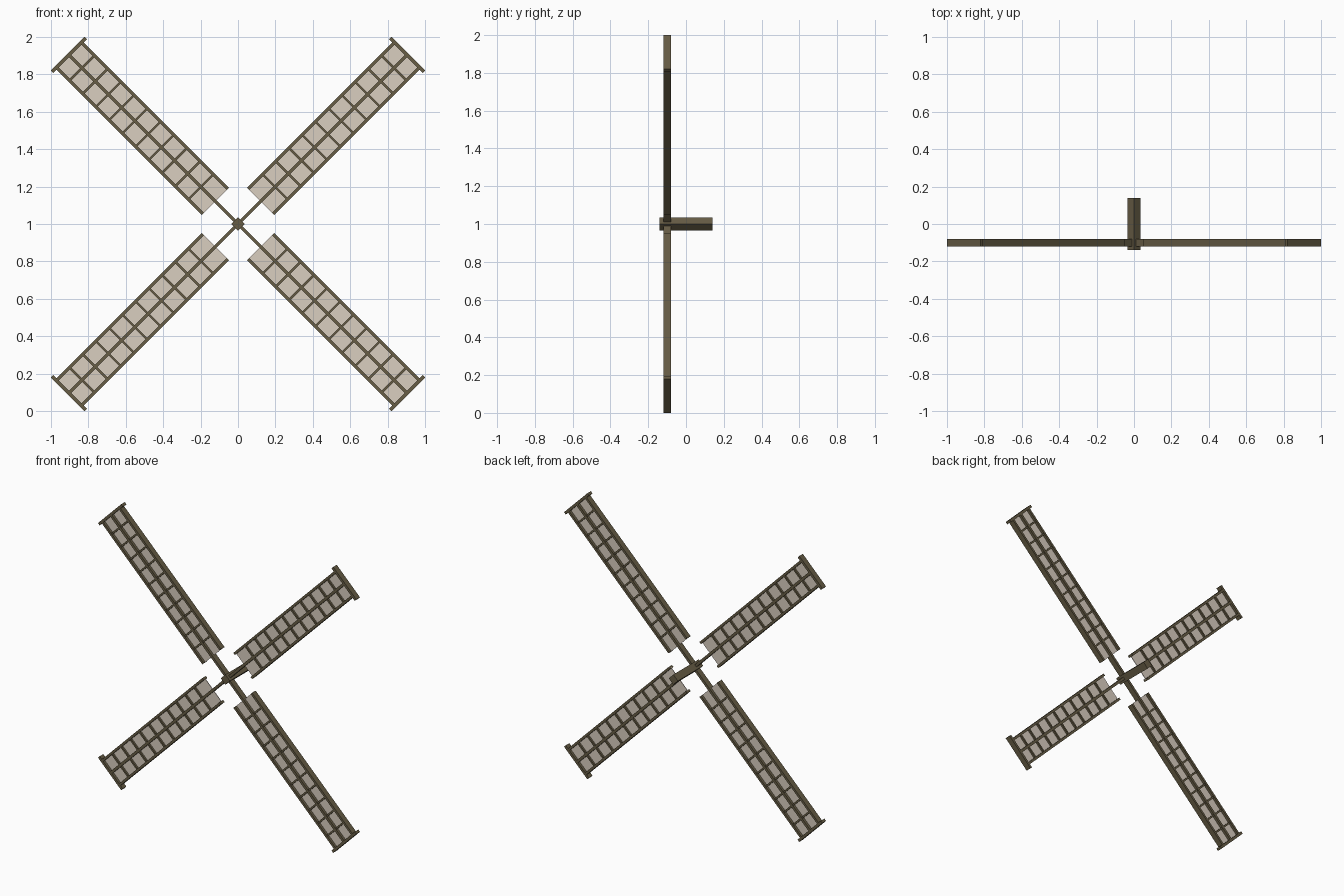
import bpy
from math import pi
from mathutils import Matrix, Vector

cube = bpy.data.objects.get("Cube")
if cube:
    bpy.data.objects.remove(cube, do_unlink=True)


def material(name, colour):
    mat = bpy.data.materials.new(name)
    mat.use_nodes = True
    mat.diffuse_color = (*colour, 1)
    mat.node_tree.nodes["Principled BSDF"].inputs["Base Color"].default_value = (*colour, 1)
    return mat


wood = material("weathered_wood", (0.135, 0.109, 0.060))
canvas = material("pale_canvas", (0.70, 0.62, 0.53))

HUB = Vector((0, 0, 1))
SAIL_Y = -0.10
ROOT, FIRST_RUNG, TIP = 0.17, 0.28, 1.278
RAIL, DEPTH = 0.094, 0.04


def box(name, angle, centre, size, mat):
    """Box placed in a frame turned about the axle: x runs out along the arm."""
    bpy.ops.mesh.primitive_cube_add(size=1)
    obj = bpy.context.object
    obj.name = name
    obj.data.materials.append(mat)
    turn = Matrix.Translation(HUB) @ Matrix.Rotation(-angle, 4, "Y")
    obj.data.transform(Matrix.Translation(centre) @ Matrix.Diagonal((*size, 1)))
    obj.matrix_world = turn
    return obj


# Square axle standing on its corner
box("axle", pi / 4, (0, 0, 0), (0.05, 0.28, 0.05), wood)

for i, arm in enumerate(("upper_left", "upper_right", "lower_right", "lower_left")):
    angle = pi / 4 + i * pi / 2
    length = TIP - ROOT
    middle = (TIP + ROOT) / 2

    # Main spar, side rails and end bar
    box(arm + "_spar", angle, (TIP / 2, SAIL_Y, 0), (TIP, DEPTH, 0.018), wood)
    for side, label in ((1, "_rail_a"), (-1, "_rail_b")):
        box(arm + label, angle, (middle, SAIL_Y, side * RAIL), (length, DEPTH, 0.016), wood)
    box(arm + "_end_bar", angle, (TIP, SAIL_Y, 0), (0.018, DEPTH, 0.254), wood)

    # Lattice rungs
    rungs = 10
    for k in range(rungs):
        r = FIRST_RUNG + k * (TIP - FIRST_RUNG) / rungs
        box(f"{arm}_rung_{k + 1}", angle, (r, SAIL_Y, 0), (0.012, 0.03, 2 * RAIL), wood)

    # Thin cloth stretched through the middle of the lattice
    box(arm + "_cloth", angle, (middle, SAIL_Y, 0), (length, 0.004, 2 * RAIL), canvas)
